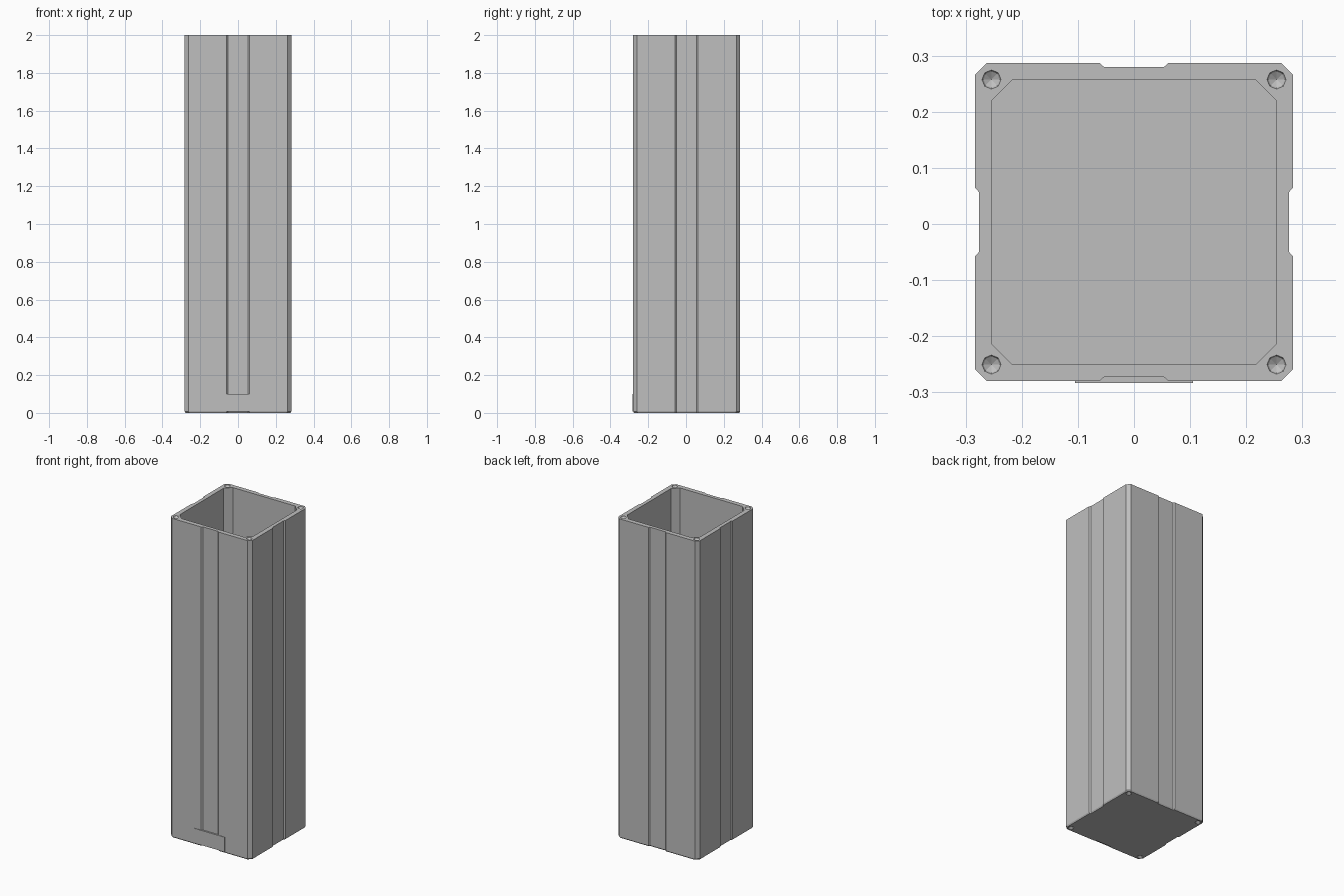
import bpy
import bmesh
from math import cos, sin, pi, radians
from mathutils import Matrix, Vector

cube = bpy.data.objects.get("Cube")
if cube:
    bpy.data.objects.remove(cube)

HALF = 0.283        # half width of the tube
INNER = 0.254       # half width of the cavity
HEIGHT = 2.0
FLOOR = 0.03
CENTRE = Vector((0, 0.0035, 0))

grey = bpy.data.materials.new("plain grey")
grey.use_nodes = True
grey.diffuse_color = (0.52, 0.52, 0.52, 1)
grey.node_tree.nodes["Principled BSDF"].inputs["Base Color"].default_value = (0.52, 0.52, 0.52, 1)


def four_sides(side):
    """Repeat the outline of one side around the square."""
    return [Matrix.Rotation(radians(90 * k), 2) @ Vector(p) for k in range(4) for p in side]


def ring(bm, outline, z, scale=1.0):
    return [bm.verts.new(Vector((p[0] * scale, p[1] * scale, z)) + CENTRE) for p in outline]


def bridge(bm, a, b):
    for i in range(len(a)):
        j = (i + 1) % len(a)
        bm.faces.new((a[i], a[j], b[j], b[i]))


def fill(bm, loops):
    """Fill a flat cap, leaving the inner loops open."""
    edges = []
    for loop in loops:
        for i, v in enumerate(loop):
            w = loop[(i + 1) % len(loop)]
            edges.append(bm.edges.get((v, w)) or bm.edges.new((v, w)))
    bmesh.ops.triangle_fill(bm, edges=edges, use_beauty=True)


def dimple(bm, x, y, z, inward):
    """Eight-sided countersunk hole; returns its rim."""
    def circle(r, depth):
        pts = [(x + r * cos(k * pi / 4), y + r * sin(k * pi / 4)) for k in range(8)]
        return ring(bm, pts, z + inward * depth)
    rim, seat = circle(0.017, 0), circle(0.0145, 0.004)
    tip = ring(bm, [(x, y)], z + inward * 0.013)[0]
    bridge(bm, rim, seat)
    for i in range(8):
        bm.faces.new((seat[i], seat[(i + 1) % 8], tip))
    return rim


def add_object(name, bm):
    bmesh.ops.recalc_face_normals(bm, faces=bm.faces)
    mesh = bpy.data.meshes.new(name)
    bm.to_mesh(mesh)
    bm.free()
    mesh.materials.append(grey)
    obj = bpy.data.objects.new(name, mesh)
    bpy.context.collection.objects.link(obj)


# Outlines: chamfered square with a shallow groove per side, and the cavity
c, g = HALF - 0.02, HALF - 0.007
outer = four_sides([(c, HALF), (0.061, HALF), (0.053, g), (-0.053, g), (-0.061, HALF), (-c, HALF)])
inner = four_sides([(INNER - 0.0375, INNER), (0.0375 - INNER, INNER)])
corners = four_sides([(INNER, INNER)])

# Hollow tube with a closed, slightly bevelled base
bm = bmesh.new()
base = ring(bm, outer, 0, 0.984)
lower = ring(bm, outer, 0.008)
top = ring(bm, outer, HEIGHT)
mouth = ring(bm, inner, HEIGHT)
floor = ring(bm, inner, FLOOR)
bridge(bm, base, lower)
bridge(bm, lower, top)
bridge(bm, mouth, floor)
bm.faces.new(floor)
fill(bm, [top, mouth] + [dimple(bm, p.x, p.y, HEIGHT, -1) for p in corners])
fill(bm, [base] + [dimple(bm, p.x, p.y, 0, 1) for p in corners])
add_object("tube", bm)

# Thin plate closing the foot of the front groove
bm = bmesh.new()
bmesh.ops.create_cube(bm, size=1)
bmesh.ops.scale(bm, vec=(0.21, 0.013, 0.092), verts=bm.verts)
bmesh.ops.translate(bm, vec=(0, -0.2765, 0.054), verts=bm.verts)
add_object("front_foot_plate", bm)
